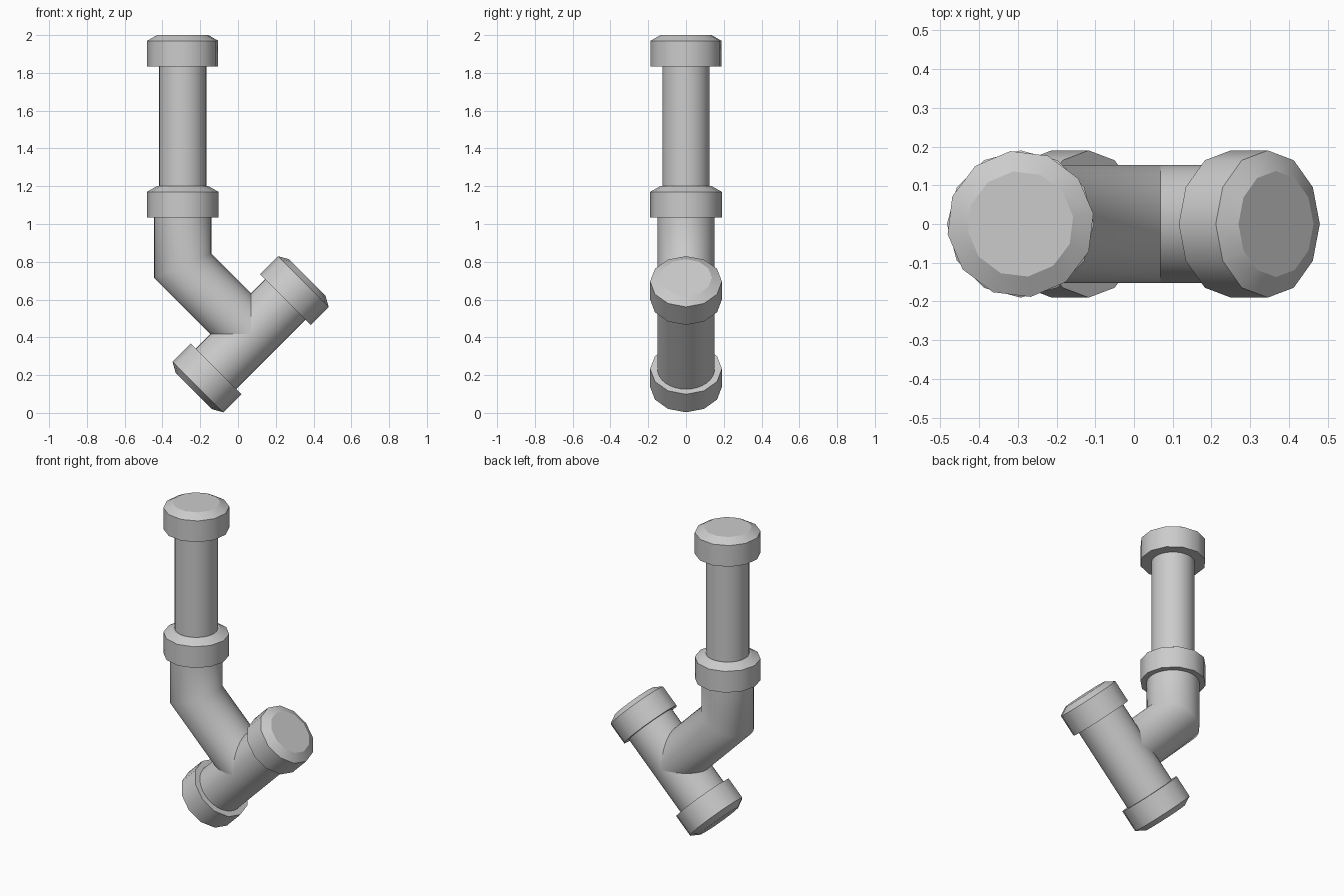
import bpy, bmesh
from math import cos, sin, tan, tau, radians
from mathutils import Vector

cube = bpy.data.objects.get("Cube")
if cube:
    bpy.data.objects.remove(cube, do_unlink=True)

GREY = (0.6, 0.6, 0.6, 1)
grey = bpy.data.materials.new("pipe_grey")
grey.use_nodes = True
grey.diffuse_color = GREY
grey.node_tree.nodes["Principled BSDF"].inputs["Base Color"].default_value = GREY

Y = Vector((0, 1, 0))


def loft(name, rings, sides, smooth_angle, turn=0.0):
    """Closed tube through rings of (centre, in-plane side vector, depth radius)."""
    bm = bmesh.new()
    loops = []
    for centre, side, radius in rings:
        angles = [tau * i / sides + turn for i in range(sides)]
        loops.append([bm.verts.new(centre + side * cos(a) + Y * radius * sin(a)) for a in angles])
    for low, high in zip(loops, loops[1:]):
        for i in range(sides):
            j = (i + 1) % sides
            bm.faces.new((low[i], low[j], high[j], high[i]))
    bm.faces.new(loops[0])
    bm.faces.new(loops[-1])
    bmesh.ops.recalc_face_normals(bm, faces=bm.faces)
    mesh = bpy.data.meshes.new(name)
    bm.to_mesh(mesh)
    bm.free()
    mesh.materials.append(grey)
    obj = bpy.data.objects.new(name, mesh)
    bpy.context.collection.objects.link(obj)
    bpy.ops.object.select_all(action="DESELECT")
    obj.select_set(True)
    bpy.context.view_layer.objects.active = obj
    bpy.ops.object.shade_smooth_by_angle(angle=radians(smooth_angle))
    # End discs stay flat
    for face in mesh.polygons:
        if len(face.vertices) > 4:
            face.use_smooth = False
    return obj


def across(direction):
    return Vector((direction.z, 0, -direction.x))


def straight_pipe(name, start, end, radius):
    side = across((end - start).normalized()) * radius
    loft(name, [(start, side, radius), (end, side, radius)], 32, 40)


def collar(name, base, direction, turn=0.0):
    """Twelve-sided coupling with a shallow chamfer on its outer end."""
    direction = direction.normalized()
    profile = [(0, 0.19), (0.135, 0.19), (0.165, 0.137)]
    rings = [(base + direction * h, across(direction) * r, r) for h, r in profile]
    loft(name, rings, 12, 35, turn)


UP = Vector((0, 0, 1))
RISE = Vector((1, 0, 1)).normalized()
FALL = Vector((1, 0, -1)).normalized()
STACK_X = -0.293
WIDE, THIN = 0.152, 0.125

# Upright thin pipe with its two couplings
straight_pipe("upper_pipe", Vector((STACK_X, 0, 1.1)), Vector((STACK_X, 0, 1.9)), THIN)
collar("top_collar", Vector((STACK_X, 0, 1.835)), UP, radians(8))
collar("middle_collar", Vector((STACK_X, 0, 1.035)), UP)

# Wide elbow with a mitred bend, ending inside the branch pipe
bend = Vector((STACK_X, 0, 0.78))
joint = Vector((0.068, 0, 0.419))
mitre = Vector((1, 0, tan(radians(22.5)))) * WIDE
loft("elbow_pipe", [
    (Vector((STACK_X, 0, 1.1)), Vector((WIDE, 0, 0)), WIDE),
    (bend, mitre, WIDE),
    (joint, RISE * WIDE, WIDE),
], 32, 50)

# Slanted branch pipe with a coupling at each end
lower_end = Vector((-0.117, 0, 0.233))
upper_end = Vector((0.25, 0, 0.6))
straight_pipe("branch_pipe", lower_end - RISE * 0.05, upper_end + RISE * 0.05, WIDE)
collar("lower_branch_collar", lower_end, -RISE)
collar("upper_branch_collar", upper_end, RISE)
